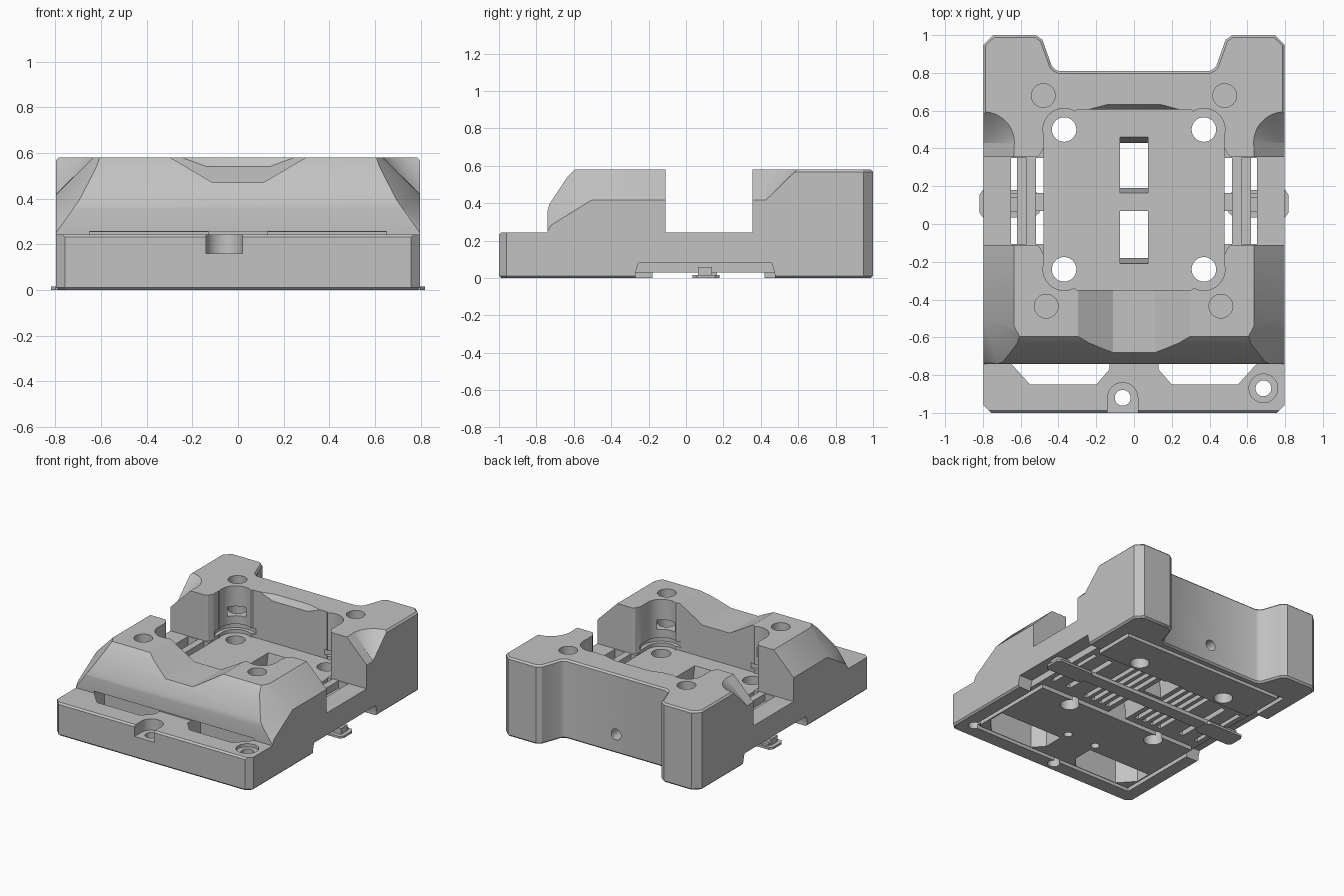
import bpy, bmesh, math
from mathutils import Vector

if "Cube" in bpy.data.objects:
    bpy.data.objects.remove(bpy.data.objects["Cube"])

grey = bpy.data.materials.new("plain grey")
grey.use_nodes = True
GREY = (0.54, 0.54, 0.54, 1)
grey.diffuse_color = GREY
grey.node_tree.nodes["Principled BSDF"].inputs["Base Color"].default_value = GREY


def finish(name, bm):
    bmesh.ops.recalc_face_normals(bm, faces=bm.faces)
    mesh = bpy.data.meshes.new(name)
    bm.to_mesh(mesh)
    bm.free()
    mesh.materials.append(grey)
    obj = bpy.data.objects.new(name, mesh)
    bpy.context.collection.objects.link(obj)
    return obj


def prism(name, points, low, high, axis="z", bevel=0):
    """Extrude a 2D outline along z (x,y points) or along x / y (y,z or x,z points)."""
    place = {"z": lambda a, b, c: (a, b, c),
             "x": lambda a, b, c: (c, a, b),
             "y": lambda a, b, c: (a, c, b)}[axis]
    bm = bmesh.new()
    face = bm.faces.new([bm.verts.new(place(a, b, low)) for a, b in points])
    out = bmesh.ops.extrude_face_region(bm, geom=[face])
    moved = [g for g in out["geom"] if isinstance(g, bmesh.types.BMVert)]
    bmesh.ops.translate(bm, verts=moved, vec=place(0, 0, high - low))
    if bevel:
        rims = [e for e in bm.edges if abs(e.verts[0].co.z - e.verts[1].co.z) < 1e-5]
        bmesh.ops.bevel(bm, geom=rims, offset=bevel, segments=1, affect="EDGES")
    return finish(name, bm)


def box(name, x0, x1, y0, y1, z0, z1):
    return prism(name, [(x0, y0), (x1, y0), (x1, y1), (x0, y1)], z0, z1)


def cone(name, x, y, z0, z1, r0, r1, sides=32):
    bm = bmesh.new()
    bmesh.ops.create_cone(bm, cap_ends=True, segments=sides, radius1=r0,
                          radius2=r1, depth=z1 - z0)
    bmesh.ops.translate(bm, verts=bm.verts, vec=(x, y, (z0 + z1) / 2))
    return finish(name, bm)


def tilted_block(name, s, a, b, c):
    """A block beside the front corner, trimmed to the outer side of a plane."""
    a, b, c = (Vector((s * p[0], p[1], p[2])) for p in (a, b, c))
    normal = (b - a).cross(c - a).normalized()
    if normal.z < 0:
        normal.negate()
    bm = bmesh.new()
    bmesh.ops.create_cube(bm, size=1)
    bmesh.ops.scale(bm, verts=bm.verts, vec=(0.6, 0.75, 0.75))
    bmesh.ops.translate(bm, verts=bm.verts, vec=(s * 0.8, -0.475, 0.622))
    res = bmesh.ops.bisect_plane(bm, geom=bm.verts[:] + bm.edges[:] + bm.faces[:],
                                 plane_co=a, plane_no=normal, clear_inner=True)
    rim = [e for e in res["geom_cut"] if isinstance(e, bmesh.types.BMEdge)]
    bmesh.ops.contextual_create(bm, geom=rim)
    return finish(name, bm)


def mirror_x(points):
    return points + [(-x, y) for x, y in reversed(points)]


def cut(cutter):
    cutter.hide_render = True
    mod = body.modifiers.new("cut", "BOOLEAN")
    mod.operation = "DIFFERENCE"
    mod.solver = "EXACT"
    mod.object = cutter
    bpy.context.view_layer.objects.active = body
    bpy.ops.object.modifier_apply(modifier=mod.name)
    bpy.data.objects.remove(cutter)


# Main body: outline with chamfered corners and a notch in the back
half = [(0.757, -1), (0.797, -0.96), (0.797, 0.95), (0.745, 1), (0.52, 1), (0.485, 0.975),
        (0.435, 0.835), (0.42, 0.82), (0.4, 0.81)]
body = prism("main_body", mirror_x(half), 0, 0.58, bevel=0.012)

# Front step with an eased rim, sloped front, and saddle across the middle
front = [(-1.1, 0.131), (-0.988, 0.243), (-0.74, 0.243), (-0.74, 0.36), (-0.73, 0.395),
         (-0.655, 0.51), (-0.63, 0.545), (-0.595, 0.58), (-0.595, 0.7), (-1.1, 0.7)]
cut(prism("front_cutter", front, -1, 1, "x"))
cut(box("saddle_cutter", -1, 1, -0.11, 0.355, 0.243, 0.7))

# Central pocket with relieved corners
pocket = [(0.3, -0.35), (0.48, -0.25), (0.48, 0.46), (0.3, 0.605)]
cut(prism("pocket_cutter", mirror_x(pocket), 0.235, 0.7))
for s in (-1, 1):
    for y in (0.5, -0.24):
        cut(cone("corner_cutter", s * 0.37, y, 0.235, 0.7, 0.112, 0.112))
        cut(cone("corner_groove_cutter", s * 0.37, y, 0.26, 0.3, 0.14, 0.14))
        cut(cone("floor_hole_cutter", s * 0.37, y, -0.1, 0.3, 0.065, 0.065))
    # rounded mouths of the pocket beside the saddle
    for y0, y1 in ((-0.16, -0.1), (0.345, 0.4)):
        inner, outer = (y0, y1) if y0 < 0 else (y1, y0)
        mouth = [(s * 0.47, inner), (s * 0.48, inner), (s * 0.5, (inner + 2 * outer) / 3),
                 (s * 0.53, outer), (s * 0.47, outer)]
        cut(prism("mouth_cutter", mouth, 0.243, 0.7))

# Scoop in the front block and eased inner edge of the back block
scoop = [(0.11, 0.47), (0.297, 0.58), (0.45, 0.67)]
cut(prism("scoop_cutter", mirror_x(scoop), -0.9, -0.3, "y"))
bm = bmesh.new()
for s in (-1, 1):
    for co in ((0.33, 0.59, 0.59), (0.14, 0.59, 0.52), (0.14, 0.64, 0.59)):
        bm.verts.new((s * co[0], co[1], co[2]))
bmesh.ops.convex_hull(bm, input=bm.verts)
cut(finish("edge_cutter", bm))

# Shoulder chamfers and sloping front corners, mirrored
for s in (-1, 1):
    side = [(s * 0.635, 0.58), (s * 0.835, 0.38), (s * 0.835, 0.7), (s * 0.635, 0.7)]
    cut(prism("front_shoulder_cutter", side, -0.9, 0, "y"))
    cut(prism("back_shoulder_cutter", side, 0.3, 0.43, "y"))
    cut(cone("flare_cutter", s * 0.797, 0.43, 0.42, 0.62, 0, 0.205, 48))
    cut(tilted_block("upper_corner_cutter", s, (0.715, -0.74, 0.365), (0.797, -0.5, 0.42),
                     (0.61, -0.62, 0.56)))
    cut(tilted_block("lower_corner_cutter", s, (0.797, -0.74, 0.25), (0.797, -0.7, 0.32),
                     (0.715, -0.74, 0.365)))

# Blind screw holes and nut slots
for x, y in ((-0.48, 0.68), (0.48, 0.68), (-0.465, -0.435), (0.46, -0.435)):
    cut(cone("screw_cutter", x, y, 0.3, 0.7, 0.063, 0.063))
    s, t = (1 if x > 0 else -1), (1 if y > 0 else -1)
    slot = [(x + s * 0.06, y - t * 0.03), (x - s * 0.03, y + t * 0.06),
            (x - s * 0.15, y - t * 0.12), (x - s * 0.06, y - t * 0.2)]
    cut(prism("nut_slot_cutter", slot, 0.36, 0.43))

# Front ledge: pockets, shallow seam, open counterbore and corner counterbore
for s in (-1, 1):
    win = [(0.65, -0.74), (0.55, -0.85), (0.2, -0.85), (0.13, -0.77), (0.13, -0.62), (0.65, -0.62)]
    cut(prism("ledge_pocket_cutter", [(s * x, y) for x, y in win], -0.1, 0.255))
cut(box("seam_cutter", -0.65, 0.65, -0.76, -0.725, 0.243, 0.257))
for x, y, floor, r in ((-0.06, -0.92, 0.16, 0.08), (0.685, -0.87, 0.22, 0.076)):
    cut(cone("counterbore_cutter", x, y, floor, 0.3, r, r))
    cut(cone("ledge_hole_cutter", x, y, -0.1, 0.3, 0.042, 0.042))
cut(box("counterbore_mouth_cutter", -0.14, 0.02, -1.1, -0.92, 0.16, 0.3))

# Windows with slanted ends through the floor
for y0, y1, e0, e1 in ((0.165, 0.46, 0.025, 0.03), (-0.21, 0.07, 0.03, 0)):
    shape = [(y0, 0.3), (y1, 0.3), (y1, 0.235), (y1 - e1, 0.1), (y1 - e1, -0.1),
             (y0 + e0, -0.1), (y0 + e0, 0.1), (y0, 0.235)]
    cut(prism("window_cutter", shape, -0.075, 0.075, "x"))

# Underside: cross channel and a seal groove around the plate
cut(box("under_channel_cutter", -1, 1, -0.18, 0.42, -0.1, 0.03))
for y in (-0.885, 0.73):
    cut(box("seal_groove_cutter", -0.69, 0.69, y, y + 0.03, -0.1, 0.03))

# Side slots, rail steps, toothed grooves and small underside holes
for s in (-1, 1):
    for x0, x1, z0 in ((0.48, 0.52, -0.1), (0.62, 0.65, -0.1), (0.57, 0.621, 0.19)):
        lo, hi = sorted((s * x0, s * x1))
        cut(box("slot_cutter", lo, hi, -0.105, 0.35, z0, 0.4))
    lo, hi = sorted((s * 0.66, s * 0.69))
    cut(box("seal_side_cutter", lo, hi, -0.87, 0.75, -0.1, 0.03))
    cut(cone("under_hole_cutter", s * 0.12, -0.555, -0.1, 0.12, 0.03, 0.03, 20))
    lo, hi = sorted((s * 0.69, s * 1))
    groove = [(-0.27, -0.1), (-0.27, 0.03), (-0.255, 0.08), (0.46, 0.08), (0.475, 0.02), (0.475, -0.1)]
    cut(prism("side_groove_cutter", groove, lo, hi, "x"))
    for i in range(4):
        x = s * (0.13 + i * 0.065)
        cut(box("tooth_cutter", x - 0.017, x + 0.017, -0.13, 0.38, -0.1, 0.1))

# Hole through the back wall
bm = bmesh.new()
bmesh.ops.create_cone(bm, cap_ends=True, segments=24, radius1=0.04, radius2=0.04, depth=0.4)
for v in bm.verts:
    v.co = (v.co.x, v.co.z + 0.75, v.co.y + 0.14)
cut(finish("back_hole_cutter", bm))

# Cross strap with widened end tabs
box("cross_strap", -0.78, 0.78, 0.07, 0.165, 0.002, 0.03)
for s, side in ((-1, "right"), (1, "left")):
    shape = [(0.5, 0.06), (0.53, 0.035), (0.8, 0.035), (0.818, 0.06),
             (0.818, 0.155), (0.8, 0.18), (0.53, 0.18), (0.5, 0.155)]
    prism(side + "_strap_tab", [(s * x, y) for x, y in shape], 0, 0.016)
    lo, hi = sorted((s * 0.52, s * 0.79))
    box(side + "_strap_pad", lo, hi, 0.065, 0.14, 0.01, 0.06)

# Crisp edges with smooth bores and front
bpy.ops.object.select_all(action="DESELECT")
body.select_set(True)
bpy.context.view_layer.objects.active = body
bpy.ops.object.shade_smooth_by_angle(angle=math.radians(27))
